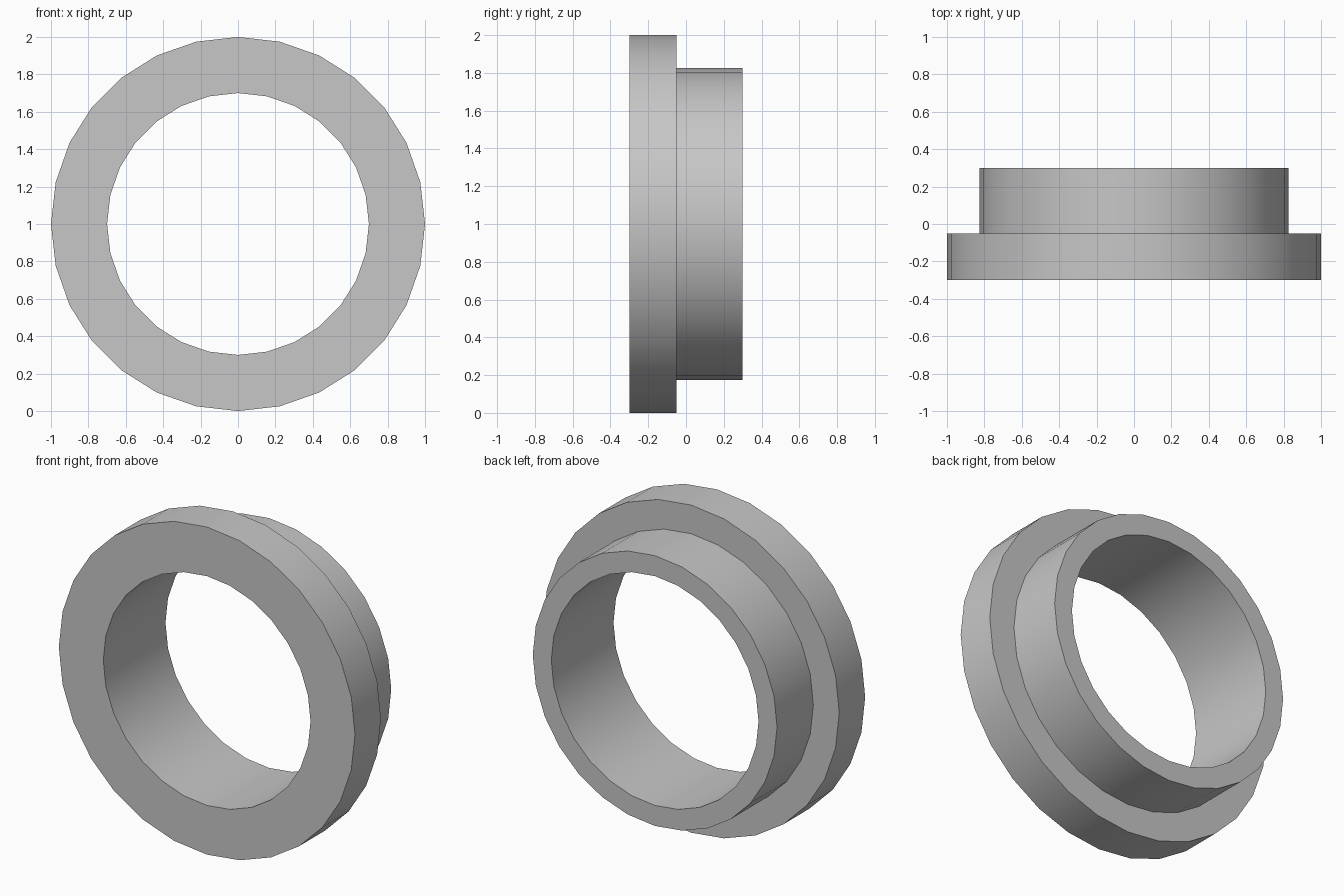
import bpy
import bmesh
import math
from mathutils import Vector

default_cube = bpy.data.objects.get("Cube")
if default_cube:
    bpy.data.objects.remove(default_cube, do_unlink=True)

# Plain grey finish
GREY = (0.57, 0.57, 0.57, 1.0)
grey = bpy.data.materials.new("plain_grey")
grey.use_nodes = True
grey.diffuse_color = GREY
grey.node_tree.nodes["Principled BSDF"].inputs["Base Color"].default_value = GREY

SIDES = 28
CENTRE_Z = 1.0
BORE, SLEEVE, FLANGE = 0.70, 0.825, 1.0
FRONT, STEP, BACK = -0.30, -0.05, 0.30


def lathe(name, profile):
    """Spin a closed (radius, y) profile around the front-to-back axis."""
    bm = bmesh.new()
    verts = [bm.verts.new((0, y, CENTRE_Z + r)) for r, y in profile]
    edges = [bm.edges.new((v, verts[(i + 1) % len(verts)]))
             for i, v in enumerate(verts)]
    bmesh.ops.spin(bm, geom=verts + edges, cent=Vector((0, 0, CENTRE_Z)),
                   axis=Vector((0, 1, 0)), angle=math.tau, steps=SIDES)
    bmesh.ops.remove_doubles(bm, verts=bm.verts, dist=0.0001)
    bmesh.ops.recalc_face_normals(bm, faces=bm.faces)
    mesh = bpy.data.meshes.new(name)
    bm.to_mesh(mesh)
    bm.free()
    mesh.materials.append(grey)
    obj = bpy.data.objects.new(name, mesh)
    bpy.context.collection.objects.link(obj)
    return obj


# Flanged ring: wide flange in front, narrower sleeve behind, open bore
ring = lathe("flanged_bushing", [
    (BORE, FRONT), (FLANGE, FRONT), (FLANGE, STEP),
    (SLEEVE, STEP), (SLEEVE, BACK), (BORE, BACK),
])

# Smooth round walls with crisp rims
bpy.ops.object.select_all(action="DESELECT")
ring.select_set(True)
bpy.context.view_layer.objects.active = ring
bpy.ops.object.shade_smooth_by_angle(angle=math.radians(30))
